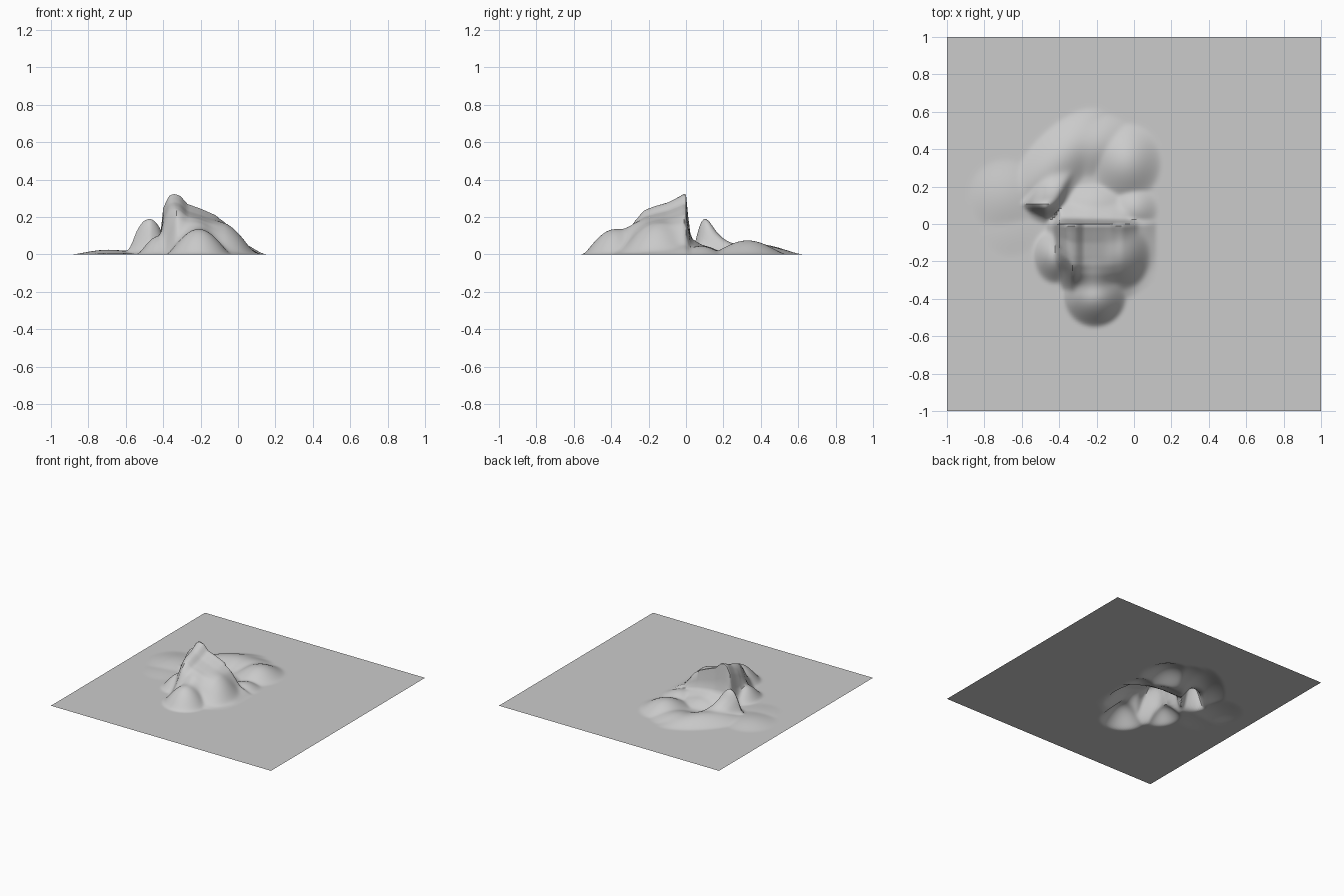
import bpy, bmesh, math

if "Cube" in bpy.data.objects:
    bpy.data.objects.remove(bpy.data.objects["Cube"])


def lerp_profile(points, t):
    """Piecewise linear profile through (position, value) points."""
    if t <= points[0][0]:
        return points[0][1]
    for (a, va), (b, vb) in zip(points, points[1:]):
        if t <= b:
            return va + (vb - va) * (t - a) / (b - a)
    return points[-1][1]


def dome(x, y, cx, cy, rx, ry, h, angle=0.0, sharp=2.0):
    """Rounded clay blob with a soft foot."""
    c, s = math.cos(angle), math.sin(angle)
    dx, dy = x - cx, y - cy
    u, v = (c * dx + s * dy) / rx, (-s * dx + c * dy) / ry
    d = u * u + v * v
    return h * (1 - d) ** sharp if d < 1 else 0.0


# Main crag: ridge outline seen from the front, and falloff from back to front
RIDGE = [(-.47, 0), (-.43, .04), (-.41, .13), (-.40, .25), (-.37, .315), (-.345, .325),
         (-.31, .315), (-.27, .27), (-.20, .245), (-.12, .21), (-.06, .165),
         (-.02, .11), (.02, .055), (.07, .03), (.12, 0)]
FALL = [(-.42, 0), (-.37, .12), (-.32, .32), (-.27, .58), (-.22, .74), (-.17, .80),
        (-.10, .86), (-.04, .95), (-.01, 1), (.006, .98), (.016, .36), (.06, .25),
        (.11, .1), (.17, 0)]


def crag(x, y):
    # front edge curves back towards the right and left ends
    bend = .9 * max(0, x + .15) ** 2 * 2 + 1.5 * max(0, -.33 - x)
    yy = y - bend * max(0, min(1, -y / .25))
    f = lerp_profile(FALL, yy)
    if y > .012:
        return min(lerp_profile(RIDGE, x), .26) * f
    # shift the sides inwards towards the back of the left wall
    return lerp_profile(RIDGE, x) * f


# Steep-fronted horn behind the crag
def horn(x, y):
    side = [(-.61, 0), (-.575, .25), (-.55, .65), (-.51, .95), (-.47, 1),
            (-.44, .9), (-.42, .7), (-.40, .3), (-.36, 0)]
    prof = [(.0, 0), (.04, .03), (.055, .1), (.075, .175), (.10, .2), (.125, .18),
            (.16, .125), (.20, .085), (.26, .05), (.34, 0)]
    lean = .5 * max(0, y - .1)
    front = .35 * abs(x + .47) if y < .1 else 0
    return lerp_profile(prof, y - front) * lerp_profile(side, x - lean)


BLOBS = [
    (-.21, -.38, .17, .17, .135, 0, 1.3),      # front foot
    (-.22, -.27, .16, .16, .15, 0, 1.5),       # front shoulder
    (-.07, -.15, .17, .22, .15, 0, 1.5),       # right flank
    (-.42, -.17, .12, .15, .10, 0, 1.5),       # left foot
    (-.04, .33, .19, .21, .075, 0, 1.6),       # back right mound
    (-.40, .34, .36, .16, .06, .82, 1.5),      # long back ridge
    (-.22, .42, .22, .17, .045, .3, 1.6),      # back ridge end
    (-.22, .09, .2, .13, .045, 0, 1.6),        # low mounds behind the crag
    (.0, .08, .13, .13, .045, 0, 1.6),
    (-.69, .15, .2, .2, .025, 0, 1.6),         # faint left swell
    (-.66, -.03, .16, .15, .008, 0, 1.6),
]


def height(x, y):
    parts = [crag(x, y), horn(x, y)] + [dome(x, y, *b) for b in BLOBS]
    return sum(p ** 5 for p in parts) ** .2


# Ground sheet with the sculpted outcrop
bm = bmesh.new()
bmesh.ops.create_grid(bm, x_segments=170, y_segments=170, size=1)
for v in bm.verts:
    v.co.z = height(v.co.x, v.co.y)
# light relaxing for the hand-sculpted look
low = [v for v in bm.verts if v.co.z < .2 and not v.is_boundary and v.co.length < .95]
bmesh.ops.smooth_vert(bm, verts=low, factor=.5, use_axis_z=True)
bmesh.ops.smooth_vert(bm, verts=low, factor=.5, use_axis_z=True)
mesh = bpy.data.meshes.new("terrain")
bm.to_mesh(mesh)
bm.free()
terrain = bpy.data.objects.new("terrain", mesh)
bpy.context.collection.objects.link(terrain)
bpy.context.view_layer.objects.active = terrain
terrain.select_set(True)
bpy.ops.object.shade_smooth_by_angle(angle=math.radians(35))
